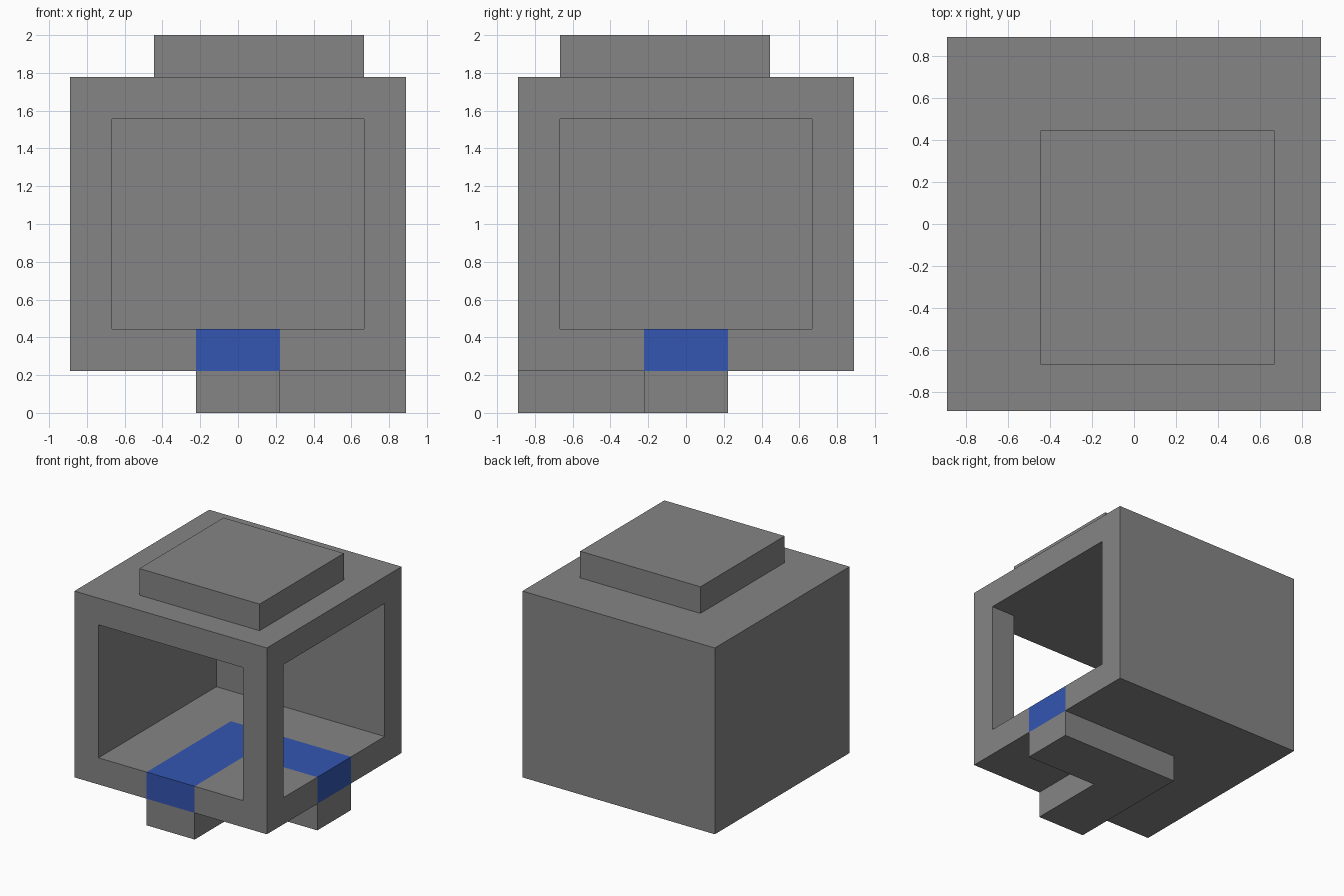
import bpy
import bmesh
from mathutils import Vector

if "Cube" in bpy.data.objects:
    bpy.data.objects.remove(bpy.data.objects["Cube"], do_unlink=True)

U = 2 / 9  # size of one block


def material(name, rgb):
    mat = bpy.data.materials.new(name)
    mat.use_nodes = True
    mat.diffuse_color = (*rgb, 1)
    mat.node_tree.nodes["Principled BSDF"].inputs["Base Color"].default_value = (*rgb, 1)
    return mat


grey = material("stone grey", (0.235, 0.235, 0.235))
blue = material("inlay blue", (0.033, 0.092, 0.44))


def prism(name, outline, low, high):
    """Extrude a plan outline, in blocks, between two heights."""
    bm = bmesh.new()
    base = bm.faces.new([bm.verts.new((x * U, y * U, low * U)) for x, y in outline])
    top = bmesh.ops.extrude_face_region(bm, geom=[base])["geom"]
    bmesh.ops.translate(bm, vec=(0, 0, (high - low) * U),
                        verts=[v for v in top if isinstance(v, bmesh.types.BMVert)])
    bmesh.ops.recalc_face_normals(bm, faces=bm.faces)
    mesh = bpy.data.meshes.new(name)
    bm.to_mesh(mesh)
    bm.free()
    mesh.materials.append(grey)
    obj = bpy.data.objects.new(name, mesh)
    bpy.context.collection.objects.link(obj)
    return obj


def rect(x0, x1, y0, y1):
    return [(x0, y0), (x1, y0), (x1, y1), (x0, y1)]


# Hollow body, open at the front and the +x side, with a corner post
body = prism("body", rect(-4, 4, -4, 4), 1, 8)
cutter = prism("cavity_cutter",
               [(-3, -5), (3, -5), (3, -3), (5, -3), (5, 3), (-3, 3)], 2, 7)
cutter.hide_render = True
cut = body.modifiers.new("cavity", "BOOLEAN")
cut.operation = "DIFFERENCE"
cut.solver = "EXACT"
cut.object = cutter
hollow = bpy.data.meshes.new_from_object(
    body.evaluated_get(bpy.context.evaluated_depsgraph_get()))
body.modifiers.clear()
body.data = hollow
bpy.data.objects.remove(cutter, do_unlink=True)
hollow.materials.clear()
hollow.materials.append(grey)
hollow.materials.append(blue)

# Blue L-shaped path across the floor and its open edges
bm = bmesh.new()
bm.from_mesh(hollow)
for axis, block in [("X", -1), ("X", 1), ("Y", -1), ("Y", 1), ("Z", 2)]:
    normal = Vector([float(axis == a) for a in "XYZ"])
    bmesh.ops.bisect_plane(bm, geom=bm.verts[:] + bm.edges[:] + bm.faces[:],
                           dist=1e-5, plane_co=normal * block * U, plane_no=normal)
for face in bm.faces:
    x, y, z = face.calc_center_median() / U
    on_path = (abs(x) < 1 and y < 1) or (abs(y) < 1 and x > -1)
    face.material_index = int(on_path and z < 2.05)
bm.to_mesh(hollow)
bm.free()

# Raised lid plate and L-shaped foot under the path
prism("lid_plate", rect(-2, 3, -3, 2), 8, 9)
prism("foot", [(-1, -4), (1, -4), (1, -1), (4, -1), (4, 1), (-1, 1)], 0, 1)
